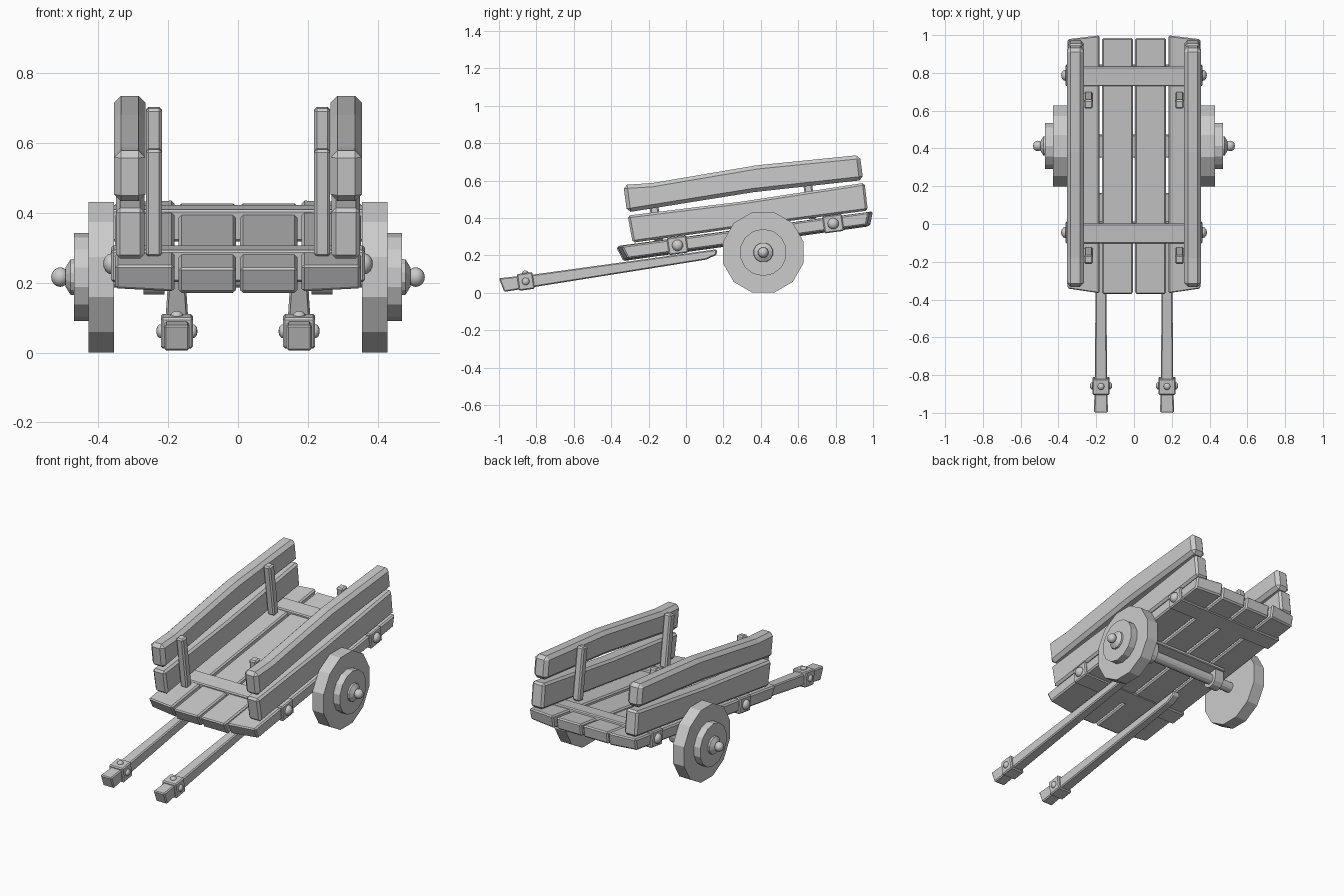
import bpy, bmesh
from math import sin, cos, pi, radians
from mathutils import Matrix

if "Cube" in bpy.data.objects:
    bpy.data.objects.remove(bpy.data.objects["Cube"])

TILT = radians(8)
AXLE_Y, AXLE_Z = 0.413, 0.216


def finish(name, bm, bevel=0.0, mirror=True):
    bmesh.ops.recalc_face_normals(bm, faces=bm.faces)
    me = bpy.data.meshes.new(name)
    bm.to_mesh(me)
    bm.free()
    ob = bpy.data.objects.new(name, me)
    bpy.context.collection.objects.link(ob)
    if bevel:
        m = ob.modifiers.new("bevel", 'BEVEL')
        m.width, m.segments = bevel, 1
        m.limit_method, m.angle_limit = 'ANGLE', radians(40)
    if mirror:
        ob.modifiers.new("mirror", 'MIRROR').use_mirror_merge = False
    return ob


def prism(name, pts, x0, x1, bevel=0.008, mirror=True, pts2=None):
    """Side profile (y, z) extruded across x; pts2 is the profile at x1."""
    bm = bmesh.new()
    a = [bm.verts.new((x0, y, z)) for y, z in pts]
    b = [bm.verts.new((x1, y, z)) for y, z in (pts2 or pts)]
    bm.faces.new(a)
    bm.faces.new(b[::-1])
    for i in range(len(a)):
        j = (i + 1) % len(a)
        bm.faces.new((a[i], b[i], b[j], a[j]))
    return finish(name, bm, bevel, mirror)


def rect(cy, cz, w, h, ang=TILT):
    c, s = cos(ang), sin(ang)
    return [(cy + u * w / 2 * c - v * h / 2 * s, cz + u * w / 2 * s + v * h / 2 * c)
            for u, v in ((-1, -1), (1, -1), (1, 1), (-1, 1))]


def lathe(name, prof, n, mirror=True):
    """Profile (x, radius) turned about the axle line."""
    bm = bmesh.new()
    rings = [[bm.verts.new((x, AXLE_Y + r * cos(2 * pi * (i + .5) / n),
                            AXLE_Z + r * sin(2 * pi * (i + .5) / n)))
              for i in range(n)] for x, r in prof]
    for a, b in zip(rings, rings[1:]):
        for i in range(n):
            j = (i + 1) % n
            bm.faces.new((a[i], a[j], b[j], b[i]))
    bm.faces.new(rings[0])
    bm.faces.new(rings[-1])
    return finish(name, bm, 0, mirror)


def ball(name, loc, scale):
    bm = bmesh.new()
    bmesh.ops.create_uvsphere(bm, u_segments=12, v_segments=8, radius=1,
                              matrix=Matrix.Translation(loc) @ Matrix.Diagonal((*scale, 1)))
    for f in bm.faces:
        f.smooth = True
    return finish(name, bm)


# Floor planks
prism("floor_plank_inner", [(-0.335, 0.17), (0.975, 0.355), (0.985, 0.428), (-0.373, 0.243)],
      0.006, 0.17)
prism("floor_plank_outer", [(-0.328, 0.174), (0.985, 0.358), (1.0, 0.436), (-0.37, 0.25)],
      0.182, 0.352,
      pts2=[(-0.31, 0.183), (0.965, 0.362), (0.98, 0.432), (-0.345, 0.25)])

# Side boards with a gentle kink
prism("side_board_lower", [(-0.285, 0.268), (0.35, 0.357), (0.972, 0.44),
                           (0.955, 0.588), (0.3, 0.488), (-0.312, 0.413)], 0.268, 0.35, 0.012)
prism("side_board_upper", [(-0.315, 0.43), (0.36, 0.538), (0.947, 0.603), (0.93, 0.737),
                           (0.38, 0.682), (-0.18, 0.587), (-0.335, 0.577)], 0.265, 0.355, 0.02)

# Inner uprights holding the boards
prism("front_upright", rect(-0.167, 0.43, 0.047, 0.31), 0.218, 0.264)
prism("rear_upright", rect(0.655, 0.548, 0.047, 0.31), 0.218, 0.264)

# Straps wrapping the floor, with bolts
for label, y, z in (("front", -0.045, 0.254), ("rear", 0.787, 0.37)):
    prism(label + "_floor_strap", rect(y, z, 0.105, 0.092), -0.363, 0.363, 0.006, False)
    ball(label + "_strap_bolt", (0.362, y, z), (0.024, 0.03, 0.03))

# Wheels and hubs
lathe("wheel", [(0.355, 0.223), (0.428, 0.223)], 12)
lathe("wheel_disc", [(0.42, 0.126), (0.47, 0.126)], 14)
lathe("wheel_hub", [(0.46, 0.055), (0.48, 0.052), (0.494, 0.028)], 12)
ball("hub_cap", (0.509, AXLE_Y, AXLE_Z), (0.026, 0.028, 0.028))

# Axle, its mounting plate and U clamps
lathe("axle", [(-0.37, 0.031), (0.37, 0.031)], 12, False)
prism("axle_plate", rect(AXLE_Y, 0.266, 0.12, 0.022), -0.275, 0.275, 0.004, False)
arc = [(AXLE_Y + 0.05 * cos(pi * i / 6), AXLE_Z - 0.05 * sin(pi * i / 6)) for i in range(7)]
prism("axle_clamp", arc + [(AXLE_Y - 0.05, 0.27), (AXLE_Y + 0.05, 0.27)], 0.21, 0.27, 0)

# Pull shafts, tapering towards the bed
shaft = prism("pull_shaft", [(-0.972, 0.005), (-0.8, 0.033), (0.11, 0.178), (0.165, 0.205),
                             (0.165, 0.233), (-0.8, 0.1), (-1.0, 0.078)], 0.138, 0.212, 0.006)
for v in shaft.data.vertices:
    t = (v.co.y + 1) / 1.17
    v.co.x = 0.175 + (v.co.x - 0.175) * (1 - 0.35 * min(1, t * 2))

# Shaft bands and bolts
prism("shaft_band", rect(-0.857, 0.061, 0.085, 0.09), 0.129, 0.221, 0.006)
ball("shaft_bolt_top", (0.175, -0.86, 0.106), (0.018, 0.018, 0.013))
for x in (0.129, 0.221):
    ball("shaft_bolt_side", (x, -0.857, 0.061), (0.013, 0.02, 0.02))
